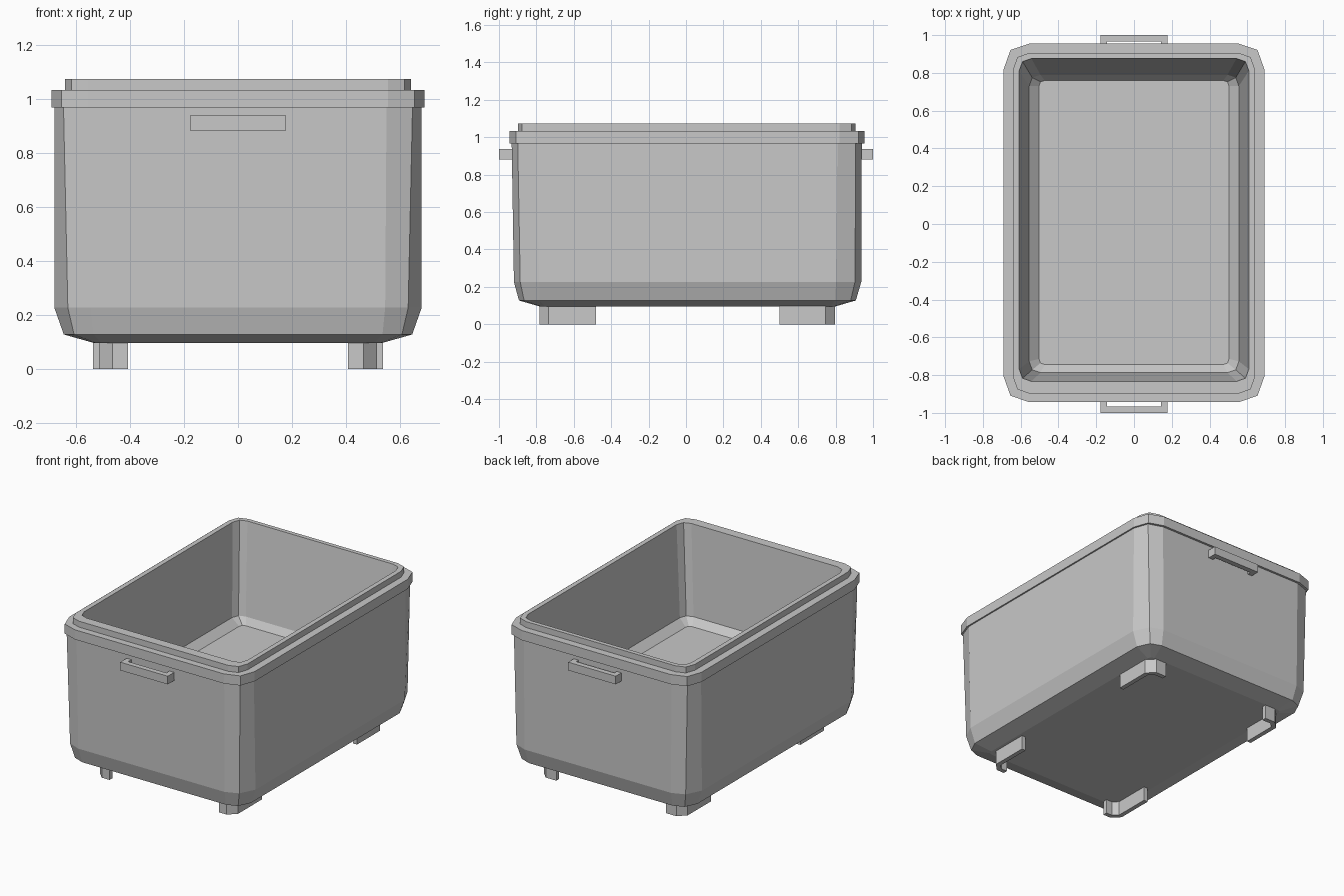
import bpy
import bmesh

cube = bpy.data.objects.get("Cube")
if cube:
    bpy.data.objects.remove(cube, do_unlink=True)

grey = bpy.data.materials.new("plain grey")
grey.use_nodes = True
colour = (0.58, 0.58, 0.58, 1)
grey.diffuse_color = colour
grey.node_tree.nodes["Principled BSDF"].inputs["Base Color"].default_value = colour


def finish(bm, name):
    bmesh.ops.recalc_face_normals(bm, faces=bm.faces)
    mesh = bpy.data.meshes.new(name)
    bm.to_mesh(mesh)
    bm.free()
    mesh.materials.append(grey)
    obj = bpy.data.objects.new(name, mesh)
    bpy.context.collection.objects.link(obj)
    return obj


def rounded_ring(bm, z, half_x, front, back, cut, mid_x):
    """Rectangle whose corners are each cut by two facets."""
    quarter = [(0, cut), (mid_x, cut * 0.25), (cut, 0)]
    pts = [(half_x - a, back - b) for a, b in quarter]
    pts += [(-half_x + a, back - b) for a, b in reversed(quarter)]
    pts += [(-half_x + a, front + b) for a, b in quarter]
    pts += [(half_x - a, front + b) for a, b in reversed(quarter)]
    return [bm.verts.new((x, y, z)) for x, y in pts]


def loft(name, sections):
    bm = bmesh.new()
    rings = [rounded_ring(bm, *s) for s in sections]
    for low, high in zip(rings, rings[1:]):
        n = len(low)
        for i in range(n):
            j = (i + 1) % n
            bm.faces.new((low[i], low[j], high[j], high[i]))
    bm.faces.new(rings[0])
    bm.faces.new(rings[-1])
    return finish(bm, name)


def prism(name, outline, z0, z1):
    bm = bmesh.new()
    face = bm.faces.new([bm.verts.new((x, y, z0)) for x, y in outline])
    top = bmesh.ops.extrude_face_region(bm, geom=[face])["geom"]
    verts = [v for v in top if isinstance(v, bmesh.types.BMVert)]
    bmesh.ops.translate(bm, verts=verts, vec=(0, 0, z1 - z0))
    return finish(bm, name)


# Tub: outside wall, stepped rim, then inside wall down to the floor
# (height, half width, front, back, corner cut, corner middle inset)
loft("tub", [
    (0.096, 0.535, -0.785, 0.80, 0.03, 0.008),
    (0.127, 0.645, -0.893, 0.908, 0.11, 0.038),
    (0.226, 0.68, -0.92, 0.937, 0.135, 0.05),
    (0.967, 0.68, -0.932, 0.94, 0.13, 0.034),
    (0.967, 0.69, -0.943, 0.955, 0.135, 0.036),
    (1.032, 0.69, -0.943, 0.955, 0.135, 0.036),
    (1.032, 0.64, -0.897, 0.905, 0.085, 0.023),
    (1.072, 0.64, -0.897, 0.905, 0.085, 0.023),
    (1.072, 0.608, -0.833, 0.876, 0.065, 0.018),
    (0.475, 0.555, -0.787, 0.79, 0.06, 0.016),
    (0.43, 0.503, -0.744, 0.76, 0.03, 0.008),
])

# Handles: a bar held off each end wall by two short posts
for name, s in (("front_handle", -1), ("back_handle", 1)):
    outline = [(-0.177, 0.91), (-0.177, 1), (0.177, 1), (0.177, 0.91),
               (0.142, 0.91), (0.142, 0.965), (-0.142, 0.965), (-0.142, 0.91)]
    prism(name, [(x, s * y) for x, y in outline], 0.882, 0.937)

# Feet: thin angled strips with a cut corner under each corner of the tub
wall = 0.03
for end, sy, out_x, out_y, tail in (("front", -1, 0.515, 0.784, 0.48),
                                    ("back", 1, 0.536, 0.797, 0.50)):
    cut = 0.05
    in_x, in_y, in_cut = out_x - wall, out_y - wall, cut - wall * 0.6
    foot = [(out_x, tail), (out_x, out_y - cut), (out_x - cut, out_y), (0.408, out_y),
            (0.408, in_y), (in_x - in_cut, in_y), (in_x, in_y - in_cut), (in_x, tail)]
    for side, sx in (("left", 1), ("right", -1)):
        prism(f"{end}_{side}_foot", [(sx * x, sy * y) for x, y in foot], 0, 0.1)
